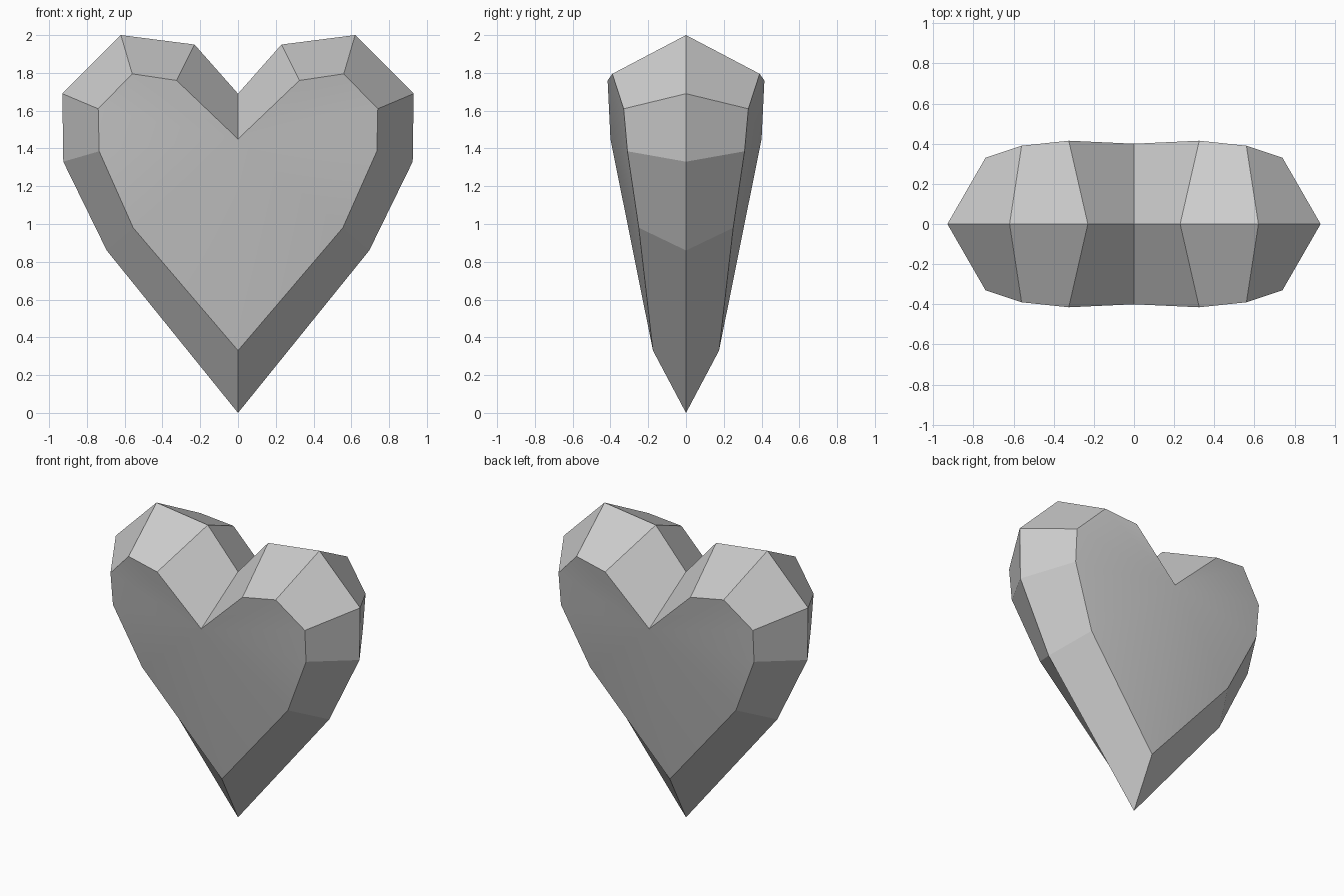
import bpy
import bmesh

cube = bpy.data.objects.get("Cube")
if cube:
    bpy.data.objects.remove(cube, do_unlink=True)

# Flat grey gem colour
GREY = (0.6, 0.6, 0.6, 1.0)
grey = bpy.data.materials.new("stone_grey")
grey.use_nodes = True
grey.diffuse_color = GREY
grey.node_tree.nodes["Principled BSDF"].inputs["Base Color"].default_value = GREY

# Half outlines from the top dip round to the bottom tip
RIM = [(0, 1.69), (0.23, 1.95), (0.62, 2.0), (0.93, 1.69),
       (0.925, 1.33), (0.695, 0.86), (0, 0)]
FACE = [(0, 0.40, 1.45), (0.325, 0.415, 1.76), (0.56, 0.39, 1.795),
        (0.74, 0.33, 1.61), (0.735, 0.31, 1.385), (0.555, 0.25, 0.98),
        (0, 0.175, 0.33)]

# One quarter of the heart, on the left and at the front
bm = bmesh.new()
rim = [bm.verts.new((x, 0, z)) for x, z in RIM]
face = [bm.verts.new((x, -y, z)) for x, y, z in FACE]
for i in range(len(rim) - 1):
    # Flat bevel facet between rim and heart face
    bm.faces.new((rim[i], rim[i + 1], face[i + 1], face[i]))
    # Smooth heart face, fanned from the dip
    if i:
        bm.faces.new((face[0], face[i], face[i + 1])).smooth = True

# Mirror to the other side, then to the back
for axis in (0, 1):
    copy = bmesh.ops.duplicate(bm, geom=bm.verts[:] + bm.edges[:] + bm.faces[:])
    for item in copy["geom"]:
        if isinstance(item, bmesh.types.BMVert):
            item.co[axis] *= -1
    bmesh.ops.remove_doubles(bm, verts=bm.verts[:], dist=0.0001)
bmesh.ops.recalc_face_normals(bm, faces=bm.faces[:])

mesh = bpy.data.meshes.new("heart_gem")
bm.to_mesh(mesh)
bm.free()
mesh.materials.append(grey)
heart = bpy.data.objects.new("heart_gem", mesh)
bpy.context.collection.objects.link(heart)
